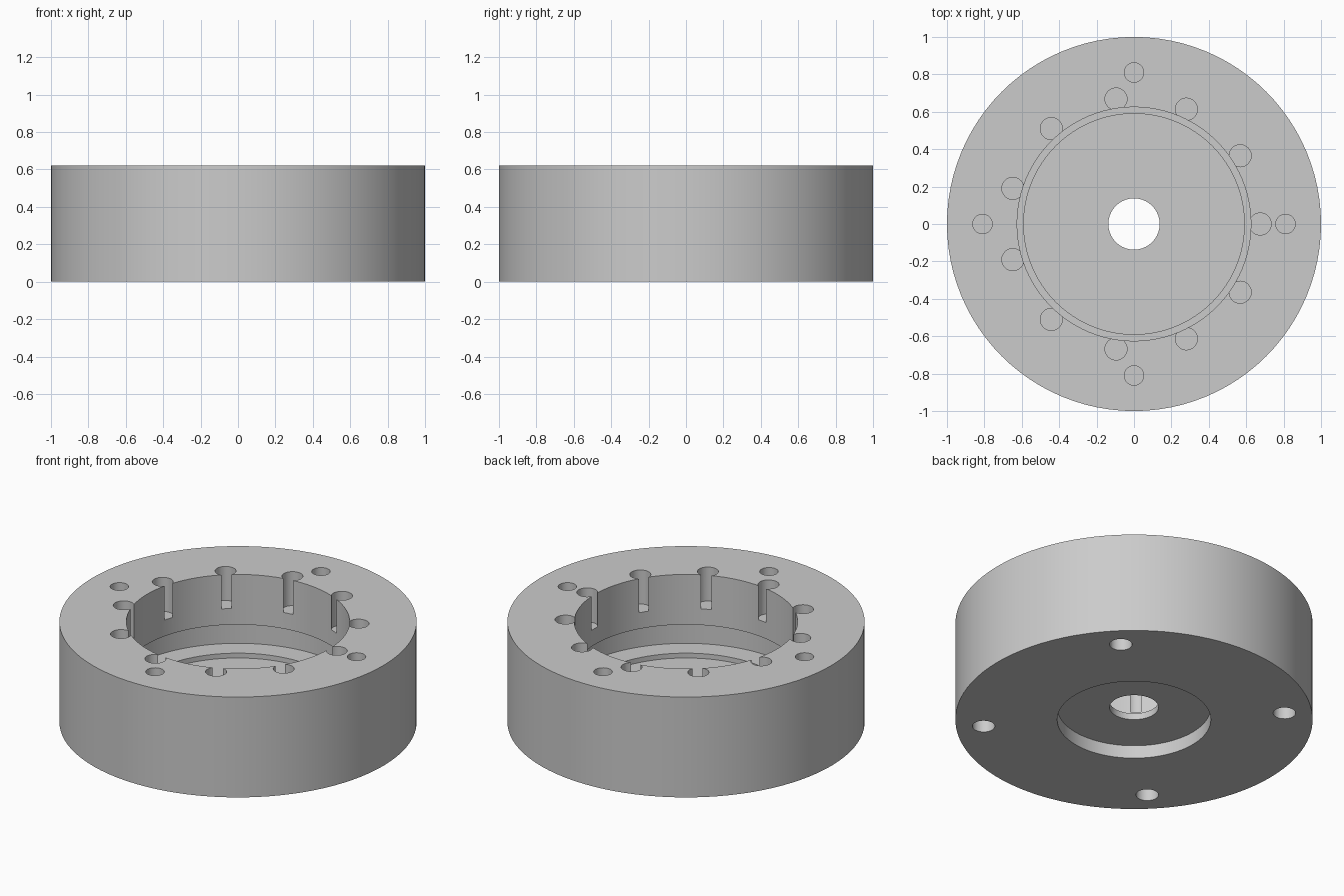
import bpy, bmesh
from math import cos, sin, pi, radians
from mathutils import Matrix

cube = bpy.data.objects.get("Cube")
if cube:
    bpy.data.objects.remove(cube, do_unlink=True)

HEIGHT = 0.62
SIDES = 96

grey = bpy.data.materials.new("plain grey")
grey.use_nodes = True
color = (0.6, 0.6, 0.6, 1)
grey.diffuse_color = color
grey.node_tree.nodes["Principled BSDF"].inputs["Base Color"].default_value = color


def make_object(name, bm):
    bmesh.ops.recalc_face_normals(bm, faces=bm.faces)
    mesh = bpy.data.meshes.new(name)
    bm.to_mesh(mesh)
    bm.free()
    mesh.materials.append(grey)
    obj = bpy.data.objects.new(name, mesh)
    bpy.context.collection.objects.link(obj)
    return obj


def lathe(name, profile):
    """Closed (radius, height) profile turned around the z axis."""
    bm = bmesh.new()
    rings = [[bm.verts.new((r * cos(2 * pi * i / SIDES), r * sin(2 * pi * i / SIDES), z))
              for i in range(SIDES)] for r, z in profile]
    for a, b in zip(rings, rings[1:] + rings[:1]):
        for i in range(SIDES):
            j = (i + 1) % SIDES
            bm.faces.new((a[i], a[j], b[j], b[i]))
    return make_object(name, bm)


def drill_ring(bm, count, start, ring_radius, hole_radius, low, high):
    """Evenly spaced vertical drill cylinders."""
    for k in range(count):
        a = radians(start) + 2 * pi * k / count
        spot = Matrix.Translation((ring_radius * cos(a), ring_radius * sin(a), (low + high) / 2))
        bmesh.ops.create_cone(bm, cap_ends=True, segments=32, radius1=hole_radius,
                              radius2=hole_radius, depth=high - low, matrix=spot)


# Housing: outer wall, bore, undercut groove, ledge, shallow floor, shaft hole, bottom recess
housing = lathe("round_housing", [
    (1.0, 0), (1.0, HEIGHT),
    (0.625, HEIGHT), (0.625, 0.31),
    (0.72, 0.31), (0.72, 0.15),
    (0.59, 0.15), (0.59, 0.12),
    (0.137, 0.12), (0.137, 0.08),
    (0.43, 0.08), (0.43, 0),
])

# Drills: slots along the bore, screw holes in the top and in the bottom
bm = bmesh.new()
drill_ring(bm, 11, 0, 0.675, 0.059, 0.41, HEIGHT + 0.1)
drill_ring(bm, 4, 0, 0.81, 0.052, 0.37, HEIGHT + 0.1)
drill_ring(bm, 4, 45, 0.845, 0.063, -0.1, 0.25)
drills = make_object("drill_cutters", bm)

cut = housing.modifiers.new("drilled holes", "BOOLEAN")
cut.operation = "DIFFERENCE"
cut.solver = "EXACT"
cut.object = drills

bpy.ops.object.select_all(action="DESELECT")
bpy.context.view_layer.objects.active = housing
housing.select_set(True)
bpy.ops.object.modifier_apply(modifier=cut.name)
bpy.data.objects.remove(drills, do_unlink=True)
bpy.ops.object.shade_smooth_by_angle(angle=radians(30))
